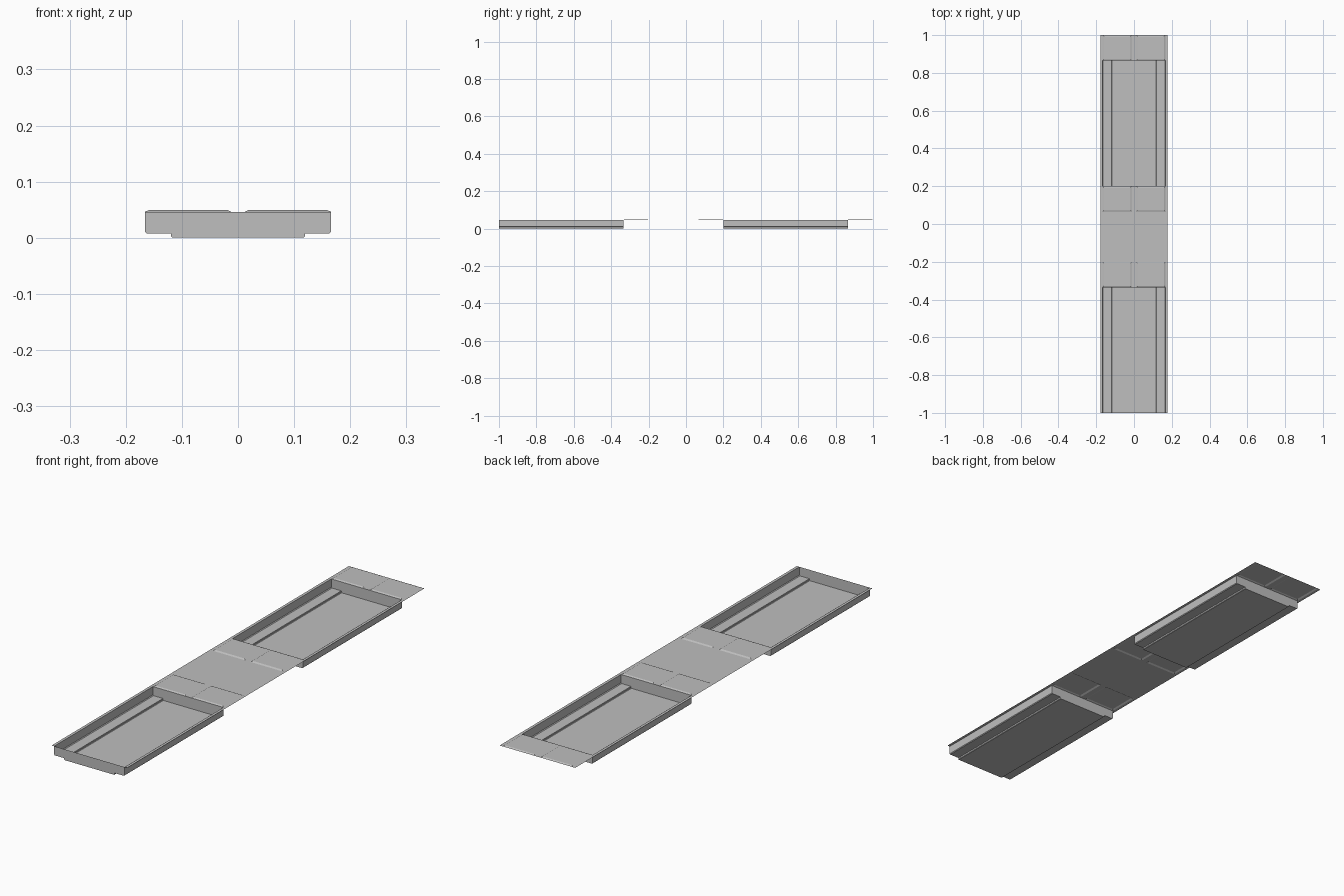
import bpy, bmesh

if "Cube" in bpy.data.objects:
    bpy.data.objects.remove(bpy.data.objects["Cube"], do_unlink=True)

# Single sheet metal colour
metal = bpy.data.materials.new("grey_sheet_metal")
metal.use_nodes = True
GREY = (0.52, 0.52, 0.52, 1)
metal.diffuse_color = GREY
metal.node_tree.nodes["Principled BSDF"].inputs["Base Color"].default_value = GREY

TOP = 0.046      # height of the flat deck
HALF = 0.178     # half width of the deck
WALL = 0.166     # half width of the trays
TRAYS = {"front_tray": (-1.0, -0.335), "back_tray": (0.2, 0.865)}
PADS = [(-0.335, -0.2), (0.065, 0.2), (0.865, 1.0)]


def finish(name, bm):
    mesh = bpy.data.meshes.new(name)
    bm.to_mesh(mesh)
    bm.free()
    mesh.materials.append(metal)
    obj = bpy.data.objects.new(name, mesh)
    bpy.context.collection.objects.link(obj)
    return obj


# Deck: thin sheet split into cells, open over the trays, raised at the pads
bm = bmesh.new()
xs = [-HALF, -WALL, -0.012, 0.012, WALL, HALF]
ys = sorted({y for span in PADS + list(TRAYS.values()) for y in span})
grid = [[bm.verts.new((x, y, TOP)) for x in xs] for y in ys]
raised = []
for j in range(len(ys) - 1):
    span = (ys[j], ys[j + 1])
    for i in range(len(xs) - 1):
        if span in TRAYS.values() and 0 < i < len(xs) - 2:
            continue
        face = bm.faces.new((grid[j][i], grid[j][i + 1],
                             grid[j + 1][i + 1], grid[j + 1][i]))
        if span in PADS and i in (1, 3):
            raised.append(face)
bm.normal_update()
bmesh.ops.inset_individual(bm, faces=raised, thickness=0.01, depth=0.0035)
bmesh.ops.delete(bm, geom=[v for v in bm.verts if not v.link_faces], context='VERTS')
finish("deck", bm)

# Trays: stepped trough profile swept along y, closed by an end wall each side
right_half = [(0.117, 0), (0.119, 0.002), (0.119, 0.008), (0.163, 0.008),
              (WALL, 0.011), (WALL, TOP)]
profile = [(-x, z) for x, z in reversed(right_half)] + right_half
for name, (y0, y1) in TRAYS.items():
    bm = bmesh.new()
    near, far = [[bm.verts.new((x, y, z)) for x, z in profile] for y in (y0, y1)]
    for k in range(len(profile) - 1):
        bm.faces.new((near[k], near[k + 1], far[k + 1], far[k]))
    bm.faces.new(near[::-1])
    bm.faces.new(far)
    finish(name, bm)
